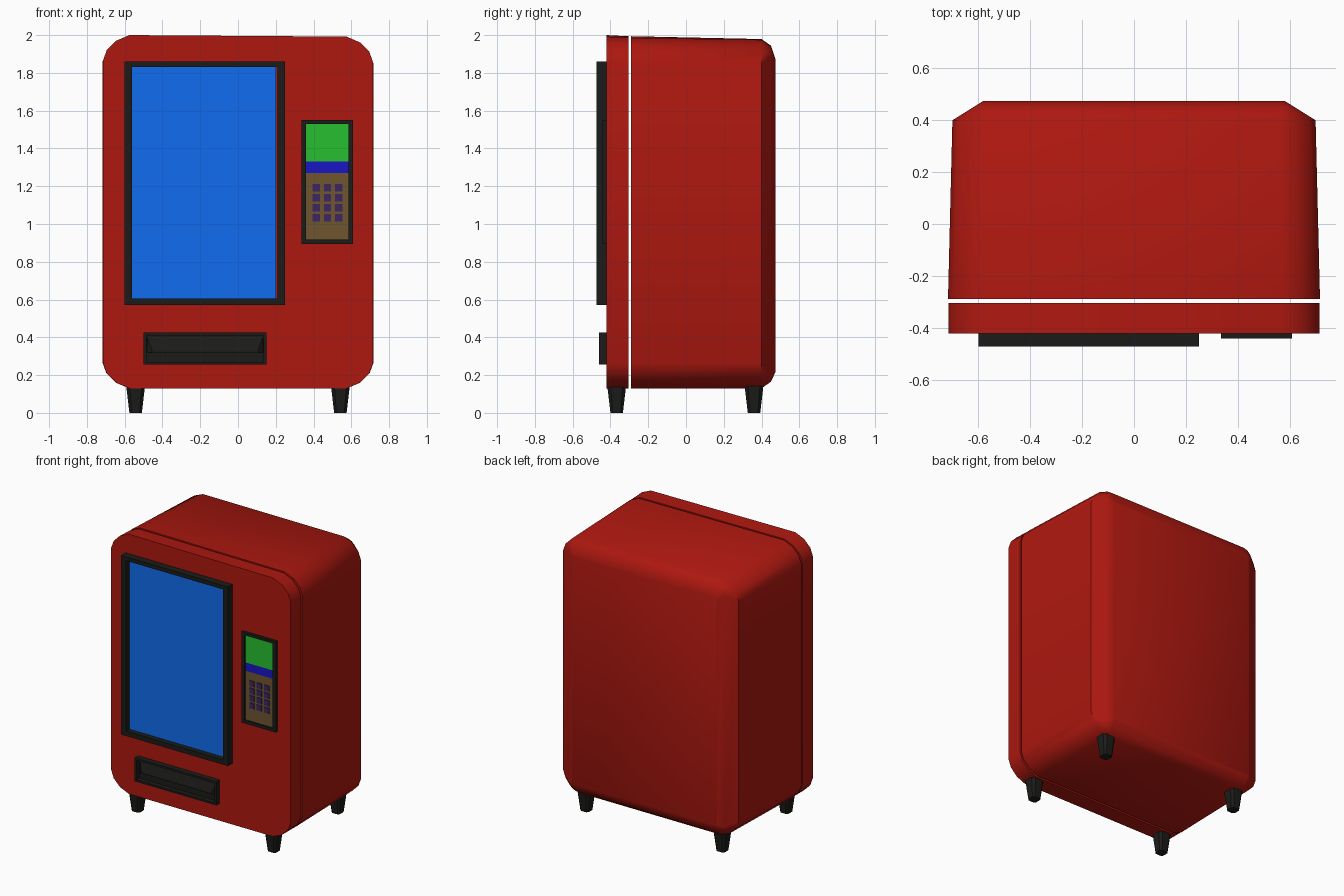
import bpy, bmesh

if "Cube" in bpy.data.objects:
    bpy.data.objects.remove(bpy.data.objects["Cube"])


def material(name, rgb):
    m = bpy.data.materials.new(name)
    m.diffuse_color = (*rgb, 1)
    m.use_nodes = True
    m.node_tree.nodes["Principled BSDF"].inputs["Base Color"].default_value = m.diffuse_color
    return m


RED = material("red_paint", (0.42, 0.009, 0.005))
BLACK = material("black_plastic", (0.011, 0.012, 0.010))
GLASS = material("blue_glass", (0.005, 0.15, 0.87))
GREEN = material("green_screen", (0.02, 0.52, 0.03))
NAVY = material("dark_blue_strip", (0.010, 0.008, 0.55))
BROWN = material("brown_keypad", (0.16, 0.09, 0.03))
PURPLE = material("purple_key", (0.045, 0.02, 0.12))


def loft(name, rings, mat, caps=True, smooth=None):
    """Skin a series of equal-length rings; without caps the rings form a closed tube."""
    bm = bmesh.new()
    vs = [[bm.verts.new(p) for p in r] for r in rings]
    n = len(vs[0])
    pairs = list(zip(vs, vs[1:]))
    if not caps:
        pairs.append((vs[-1], vs[0]))
    for a, b in pairs:
        for i in range(n):
            j = (i + 1) % n
            bm.faces.new((a[i], a[j], b[j], b[i]))
    if caps:
        bm.faces.new(vs[0])
        bm.faces.new(vs[-1])
    bmesh.ops.recalc_face_normals(bm, faces=bm.faces)
    me = bpy.data.meshes.new(name)
    bm.to_mesh(me)
    bm.free()
    me.materials.append(mat)
    ob = bpy.data.objects.new(name, me)
    bpy.context.collection.objects.link(ob)
    if smooth:
        bpy.ops.object.select_all(action='DESELECT')
        ob.select_set(True)
        bpy.context.view_layer.objects.active = ob
        bpy.ops.object.shade_smooth_by_angle(angle=smooth)
    return ob


def rect(y, x0, x1, z0, z1):
    return [(x0, y, z0), (x1, y, z0), (x1, y, z1), (x0, y, z1)]


def box(name, x0, x1, y0, y1, z0, z1, mat):
    return loft(name, [rect(y0, x0, x1, z0, z1), rect(y1, x0, x1, z0, z1)], mat)


def frame(name, outer, inner, y0, y1, mat):
    return loft(name, [rect(y1, *outer), rect(y0, *outer), rect(y0, *inner), rect(y1, *inner)],
                mat, caps=False)


CORNER = [(0, 0.135), (0.02, 0.08), (0.07, 0.03), (0.14, 0)]


def outline(y, half, z0, z1, tilt=0.004, scale=1):
    """Rounded cabinet outline with a slightly tilted top edge."""
    c = [(a * scale, b * scale) for a, b in CORNER]
    pts = [(half - a, y, z0 + b) for a, b in reversed(c)]
    pts += [(half - a, y, z1 - tilt - b) for a, b in c]
    pts += [(-half + a, y, z1 + tilt - b) for a, b in reversed(c)]
    pts += [(-half + a, y, z0 + b) for a, b in c]
    return pts


# Cabinet body with rounded back, and separate door slab in front of a gap
loft("cabinet_body", [
    outline(-0.29, 0.717, 0.13, 1.99),
    outline(0.40, 0.70, 0.13, 1.977, 0.002),
    outline(0.45, 0.62, 0.165, 1.942, 0.002, 0.4),
    outline(0.475, 0.58, 0.22, 1.868, 0.002, 0.1)], RED, smooth=0.7)
loft("front_door", [
    outline(-0.422, 0.715, 0.13, 1.996),
    outline(-0.305, 0.715, 0.13, 1.990)], RED, smooth=0.6)

# Display window
frame("window_frame", (-0.60, 0.25, 0.57, 1.86), (-0.56, 0.21, 0.605, 1.832),
      -0.473, -0.42, BLACK)
box("window_glass", -0.56, 0.20, -0.436, -0.42, 0.605, 1.832, GLASS)

# Payment panel
frame("panel_frame", (0.335, 0.61, 0.895, 1.55), (0.36, 0.585, 0.918, 1.53),
      -0.441, -0.42, BLACK)
for name, z0, z1, mat in (("panel_screen", 1.33, 1.53, GREEN),
                          ("panel_strip", 1.27, 1.33, NAVY),
                          ("panel_keypad", 0.918, 1.27, BROWN)):
    box(name, 0.36, 0.585, -0.43, -0.42, z0, z1, mat)
for row in range(4):
    for col in range(3):
        x, z = 0.395 + col * 0.059, 1.012 + row * 0.053
        box("keypad_key", x, x + 0.039, -0.436, -0.428, z, z + 0.04, PURPLE)

# Delivery slot with a sloping flap
frame("slot_frame", (-0.50, 0.15, 0.255, 0.425), (-0.485, 0.135, 0.27, 0.41),
      -0.461, -0.42, BLACK)
box("slot_back", -0.49, 0.14, -0.428, -0.42, 0.26, 0.42, BLACK)
loft("slot_flap", [rect(-0.427, -0.483, 0.133, 0.32, 0.405),
                   rect(-0.45, -0.455, 0.105, 0.32, 0.33)], BLACK)


# Tapered feet with chamfered corners
def foot_ring(x, y, z, h, c):
    k = h - c
    return [(x + a, y + b, z) for a, b in ((h, -k), (h, k), (k, h), (-k, h),
                                           (-h, k), (-h, -k), (-k, -h), (k, -h))]


for sx in (-1, 1):
    for y, label in ((-0.367, "front_foot"), (0.36, "rear_foot")):
        loft(label, [foot_ring(sx * 0.542, y, 0, 0.033, 0.012),
                     foot_ring(sx * 0.542, y, 0.145, 0.05, 0.018)], BLACK)
